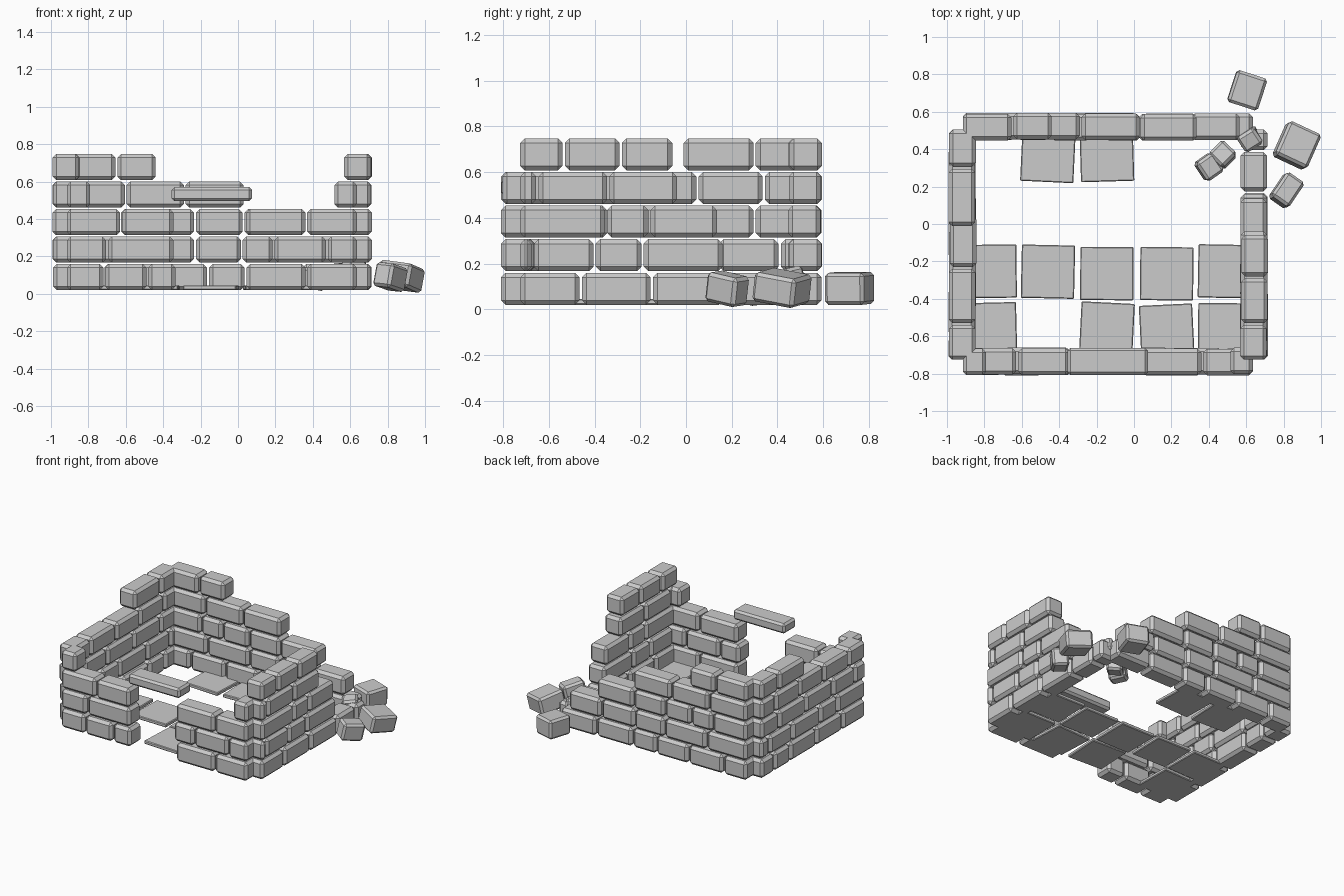
import bpy, bmesh, random
from math import radians
from mathutils import Matrix, Euler

random.seed(4)
if "Cube" in bpy.data.objects:
    bpy.data.objects.remove(bpy.data.objects["Cube"], do_unlink=True)

stone = bpy.data.materials.new("light_grey_stone")
stone.use_nodes = True
colour = (0.6, 0.6, 0.6, 1)
stone.diffuse_color = colour
stone.node_tree.nodes["Principled BSDF"].inputs["Base Color"].default_value = colour


def block(bm, centre, size, rot=(0, 0, 0), bevel=0.02):
    """Add one chamfered stone to a bmesh."""
    part = bmesh.new()
    bmesh.ops.create_cube(part, size=1)
    bmesh.ops.scale(part, vec=size, verts=part.verts)
    if bevel:
        bmesh.ops.bevel(part, geom=part.edges[:], offset=bevel, segments=1,
                        affect='EDGES', profile=0.5)
    turn = Euler([radians(a) for a in rot]).to_matrix().to_4x4()
    part.transform(Matrix.Translation(centre) @ turn)
    mesh = bpy.data.meshes.new("temp")
    part.to_mesh(mesh)
    bm.from_mesh(mesh)
    bpy.data.meshes.remove(mesh)
    part.free()


def finish(name, bm):
    mesh = bpy.data.meshes.new(name)
    bm.to_mesh(mesh)
    bm.free()
    mesh.materials.append(stone)
    obj = bpy.data.objects.new(name, mesh)
    bpy.context.collection.objects.link(obj)
    return obj


BASE, PITCH, HEIGHT, THICK, GAP = 0.02, 0.147, 0.14, 0.142, 0.01


def wall(name, axis, line, courses):
    """Stack courses; each course is runs of joint positions along the axis."""
    bm = bmesh.new()
    for row, runs in enumerate(courses):
        z = BASE + PITCH * row + HEIGHT / 2
        for run in runs:
            for a, b in zip(run, run[1:]):
                along, length = (a + b) / 2, b - a - GAP
                off = line + random.uniform(-0.004, 0.004)
                if axis == 'x':
                    block(bm, (along, off, z), (length, THICK, HEIGHT))
                else:
                    block(bm, (off, along, z), (THICK, length, HEIGHT))
    return finish(name, bm)


# Front wall with a doorway
wall("front_wall", 'x', -0.735, [
    [(-.92, -.715, -.485, -.33), (.04, .365, .64)],
    [(-.92, -.7, -.34), (.02, .19, .475, .64)],
    [(-.92, -.625, -.34), (.04, .365, .64)],
    [(-.92, -.785), (.51, .64)],
])

# Back wall, stepping down to the collapsed corner
wall("back_wall", 'x', 0.52, [
    [(-.92, -.72, -.43, -.16, .04, .34, .64)],
    [(-.92, -.58, -.23, .02, .3, .57)],
    [(-.92, -.63, -.45, -.23, .03, .34)],
    [(-.92, -.6, -.285, .035)],
    [(-.92, -.65, -.435)],
])

# Left-hand wall as seen from the doorway
wall("right_side_wall", 'y', -0.918, [
    [(-.73, -.46, -.15, .16, .35, .51)],
    [(-.73, -.4, -.19, .14, .41, .51)],
    [(-.73, -.6, -.34, -.02, .3, .51)],
    [(-.73, -.535, -.235, .05, .34, .51)],
    [(-.015, .3, .51)],
])

# Opposite side wall, broken away towards the back
wall("left_side_wall", 'y', 0.642, [
    [(-.73, -.46, -.15, .17, .39, .51)],
    [(-.73, -.67, -.4, -.19, .165)],
    [(-.73, -.35, -.16, .14)],
    [(-.73, -.65, -.34, -.035)],
    [(-.73, -.535, -.285, -.055)],
])

# Lintel over the doorway
bm = bmesh.new()
block(bm, (-.14, -.735, .533), (.43, .145, .075), bevel=0.015)
finish("door_lintel", bm)

# Thin floor slabs, some missing
bm = bmesh.new()
columns = (-.77, -.46, -.145, .175, .485)
rows = {-.57: (0, 2, 3, 4), -.26: (0, 1, 2, 3, 4), .375: (1, 2)}
for y, used in rows.items():
    for c in used:
        spot = (columns[c], y + random.uniform(-.008, .008), .033)
        block(bm, spot, (.285, .285, .026), (0, 0, random.uniform(-3, 3)), 0.005)
finish("floor_slabs", bm)

# Fallen stones around the collapsed corner
bm = bmesh.new()
rubble = [
    ((.605, .715, .092), (.17, .18, .14), (0, 2, -18)),
    ((.87, .42, .094), (.19, .2, .13), (-10, 7, -25)),
    ((.815, .18, .09), (.115, .16, .13), (-11, 5, -35)),
    ((.4, .305, .08), (.11, .12, .11), (6, 8, 35)),
    ((.475, .37, .085), (.11, .11, .11), (-8, 5, 45)),
    ((.62, .455, .13), (.11, .1, .1), (10, -8, 32)),
]
for centre, size, rot in rubble:
    block(bm, centre, size, rot, 0.015)
finish("fallen_stones", bm)
